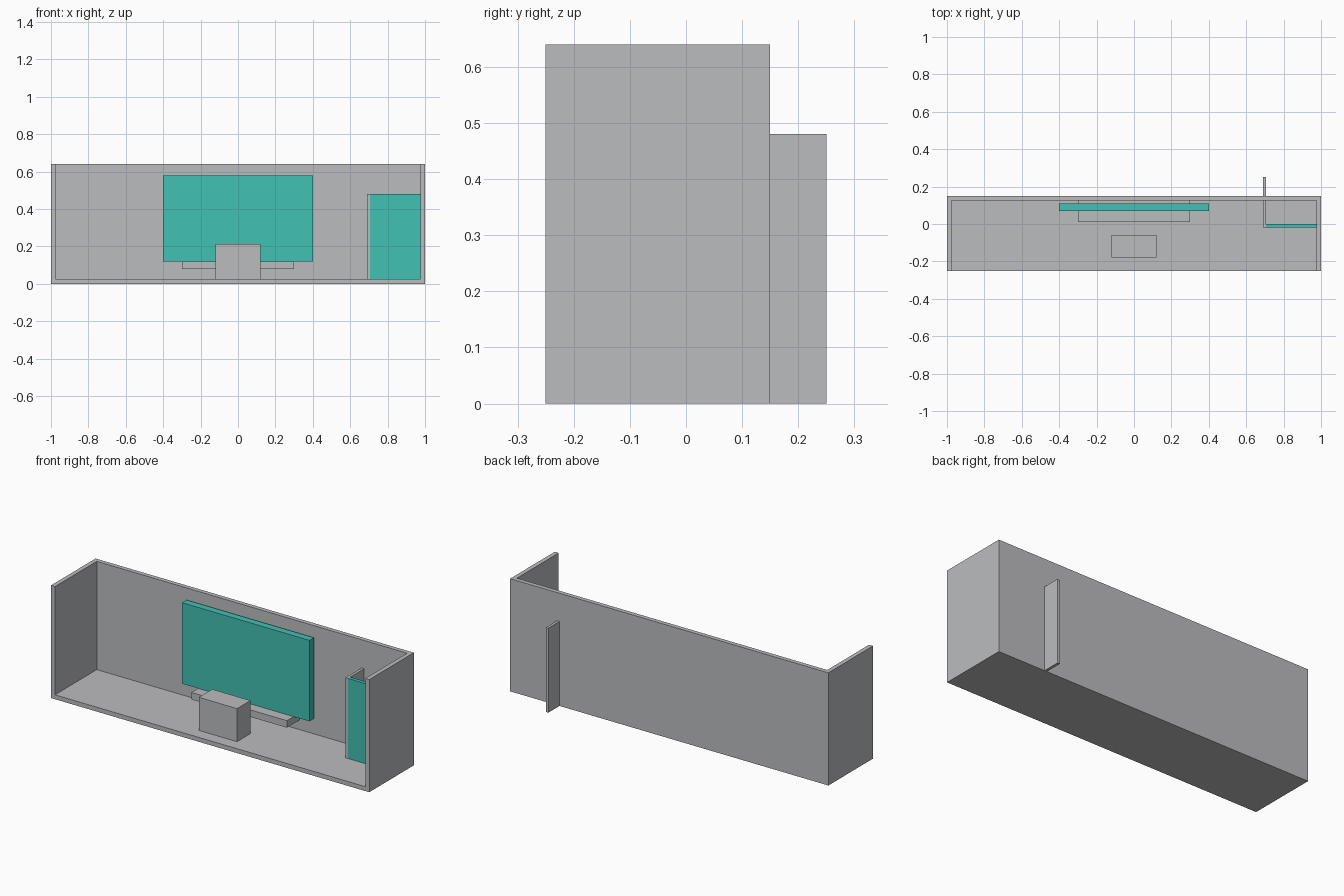
import bpy
import bmesh

if "Cube" in bpy.data.objects:
    bpy.data.objects.remove(bpy.data.objects["Cube"])


def material(name, rgb):
    m = bpy.data.materials.new(name)
    m.diffuse_color = (*rgb, 1.0)
    m.use_nodes = True
    m.node_tree.nodes["Principled BSDF"].inputs["Base Color"].default_value = m.diffuse_color
    return m


GREY = material("light grey", (0.50, 0.505, 0.52))
TEAL = material("teal", (0.054, 0.533, 0.456))


def prism(name, outline, z0, z1, mat):
    """Extrude a plan outline from z0 up to z1."""
    bm = bmesh.new()
    face = bm.faces.new([bm.verts.new((x, y, z0)) for x, y in outline])
    top = bmesh.ops.extrude_face_region(bm, geom=[face])["geom"]
    verts = [v for v in top if isinstance(v, bmesh.types.BMVert)]
    bmesh.ops.translate(bm, verts=verts, vec=(0, 0, z1 - z0))
    bmesh.ops.recalc_face_normals(bm, faces=bm.faces)
    mesh = bpy.data.meshes.new(name)
    bm.to_mesh(mesh)
    bm.free()
    mesh.materials.append(mat)
    obj = bpy.data.objects.new(name, mesh)
    bpy.context.collection.objects.link(obj)
    return obj


def box(name, x, y, z, mat):
    return prism(name, [(x[0], y[0]), (x[1], y[0]), (x[1], y[1]), (x[0], y[1])], *z, mat)


WALL = 0.025
FRONT, BACK, HEIGHT = -0.25, 0.15, 0.64
INNER_X, INNER_Y = 1 - WALL, BACK - WALL

# Room shell: U-shaped walls, open at the front and top, around a floor
prism("walls", [(-1, FRONT), (-INNER_X, FRONT), (-INNER_X, INNER_Y), (INNER_X, INNER_Y),
                (INNER_X, FRONT), (1, FRONT), (1, BACK), (-1, BACK)], 0, HEIGHT, GREY)
box("floor", (-INNER_X, INNER_X), (FRONT, INNER_Y), (0, WALL), GREY)

# Wall screen with the ledge below it
box("screen", (-0.4, 0.4), (0.07, 0.11), (0.12, 0.58), TEAL)
box("ledge", (-0.3, 0.3), (0.01, INNER_Y), (0.08, 0.12), GREY)

# Lectern standing on the floor
box("lectern", (-0.12, 0.12), (-0.18, -0.06), (WALL, 0.213), GREY)

# Partition passing through the back wall, and the door panel beside it
box("partition", (0.69, 0.705), (-0.02, 0.25), (0, 0.48), GREY)
box("door_panel", (0.705, INNER_X), (-0.02, 0.0), (WALL, 0.48), TEAL)
